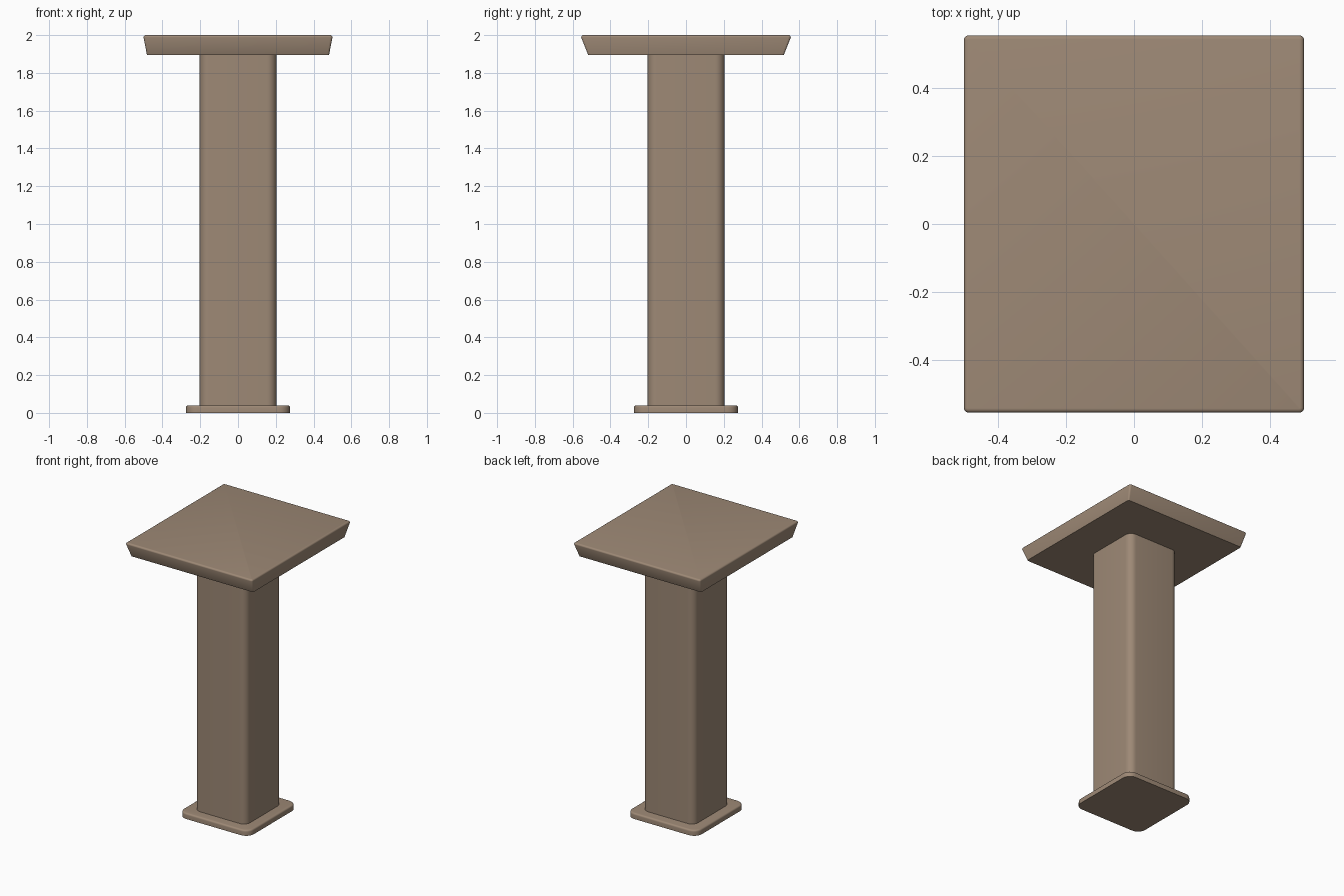
import bpy, bmesh
from math import cos, sin, pi

if "Cube" in bpy.data.objects:
    bpy.data.objects.remove(bpy.data.objects["Cube"])

wood = bpy.data.materials.new("warm_brown")
wood.diffuse_color = (0.34, 0.25, 0.18, 1)
wood.use_nodes = True
wood.node_tree.nodes["Principled BSDF"].inputs["Base Color"].default_value = wood.diffuse_color


def rounded_rect(hx, hy, r, z, seg):
    pts = []
    for k, (sx, sy) in enumerate([(1, 1), (-1, 1), (-1, -1), (1, -1)]):
        for i in range(seg + 1):
            a = (k + i / seg) * pi / 2
            pts.append((sx * (hx - r) + r * cos(a), sy * (hy - r) + r * sin(a), z))
    return pts


def loft(name, sections, seg=6):
    # stack rounded-rectangle sections (half x, half y, corner radius, z) into a closed solid
    bm = bmesh.new()
    rings = [[bm.verts.new(p) for p in rounded_rect(*s, seg)] for s in sections]
    n = len(rings[0])
    for a, b in zip(rings, rings[1:]):
        for i in range(n):
            j = (i + 1) % n
            bm.faces.new((a[i], a[j], b[j], b[i]))
    bm.faces.new(rings[0][::-1])
    bm.faces.new(rings[-1])
    me = bpy.data.meshes.new(name)
    bm.to_mesh(me)
    bm.free()
    ob = bpy.data.objects.new(name, me)
    bpy.context.collection.objects.link(ob)
    me.materials.append(wood)
    bpy.ops.object.select_all(action='DESELECT')
    ob.select_set(True)
    bpy.context.view_layer.objects.active = ob
    bpy.ops.object.shade_smooth_by_angle(angle=0.6)
    return ob


def round_over(hx, hy, r, z_top, e, steps=4):
    # quarter-round sections easing the top edge
    out = []
    for i in range(steps + 1):
        a = i / steps * pi / 2
        d = e * (1 - cos(a))
        out.append((hx - d, hy - d, r - d, z_top - e + e * sin(a)))
    return out


# Foot plate with rounded corners and eased top edge
loft("base_plate", [(0.275, 0.275, 0.06, 0.0)] + round_over(0.275, 0.275, 0.06, 0.04, 0.012))

# Square column with rounded corners
loft("column", [(0.204, 0.204, 0.05, 0.04), (0.204, 0.204, 0.05, 1.895)], 8)

# Flared top slab, wider in depth than in width
loft("top_slab", [(0.482, 0.518, 0.01, 1.895)] + round_over(0.5, 0.555, 0.014, 2.0, 0.012), 4)
